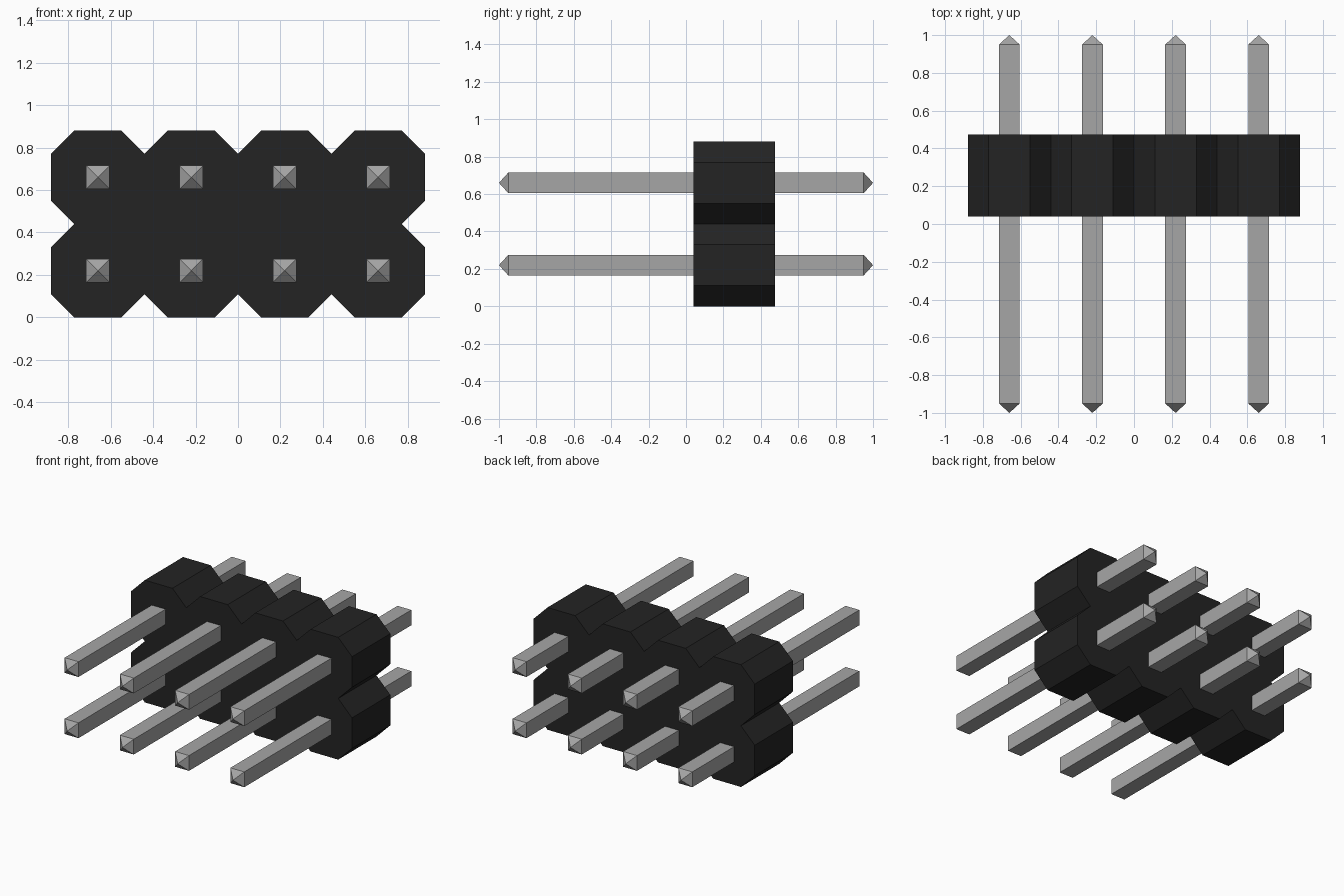
import bpy, bmesh
from mathutils import Vector

cube = bpy.data.objects.get("Cube")
if cube:
    bpy.data.objects.remove(cube, do_unlink=True)

PITCH = 0.44          # spacing between pins
HALF = PITCH / 2
CUT = 0.11            # corner chamfer of each cell
COLS, ROWS = 4, 2
Y0, Y1 = 0.04, 0.475  # housing depth range
PIN = 0.055           # pin half width
TIP = 0.05            # pin point length


def material(name, value):
    mat = bpy.data.materials.new(name)
    mat.use_nodes = True
    colour = (value, value, value, 1)
    mat.diffuse_color = colour
    mat.node_tree.nodes["Principled BSDF"].inputs["Base Color"].default_value = colour
    return mat


def finish(bm, name, mat):
    bmesh.ops.recalc_face_normals(bm, faces=bm.faces)
    mesh = bpy.data.meshes.new(name)
    bm.to_mesh(mesh)
    bm.free()
    mesh.materials.append(mat)
    obj = bpy.data.objects.new(name, mesh)
    bpy.context.collection.objects.link(obj)
    return obj


black = material("black plastic", 0.017)
grey = material("grey metal", 0.38)

# Housing: scalloped outline, walked one side at a time and extruded
w, h = COLS * PITCH, ROWS * PITCH
sides = [((-w / 2, 0), (1, 0), (0, 1), COLS), ((w / 2, 0), (0, 1), (-1, 0), ROWS),
         ((w / 2, h), (-1, 0), (0, -1), COLS), ((-w / 2, h), (0, -1), (1, 0), ROWS)]
outline = []
for start, along, inward, cells in sides:
    start, along, inward = Vector(start), Vector(along), Vector(inward)
    for i in range(cells):
        cell = start + along * PITCH * i
        if i:
            outline.append(cell + inward * CUT)   # notch between cells
        outline += [cell + along * CUT, cell + along * (PITCH - CUT)]

bm = bmesh.new()
face = bm.faces.new([bm.verts.new((p.x, Y0, p.y)) for p in outline])
extruded = bmesh.ops.extrude_face_region(bm, geom=[face])["geom"]
bmesh.ops.translate(bm, vec=(0, Y1 - Y0, 0),
                    verts=[v for v in extruded if isinstance(v, bmesh.types.BMVert)])
finish(bm, "housing", black)


# Pins: square rods with a pyramid point at each end
def pin(name, x, z):
    bm = bmesh.new()
    rings = [[bm.verts.new((x + sx * PIN, y, z + sz * PIN))
              for sx, sz in ((-1, -1), (1, -1), (1, 1), (-1, 1))]
             for y in (-1 + TIP, 1 - TIP)]
    points = [bm.verts.new((x, y, z)) for y in (-1, 1)]
    for i in range(4):
        j = (i + 1) % 4
        bm.faces.new((rings[0][i], rings[0][j], rings[1][j], rings[1][i]))
        for ring, point in zip(rings, points):
            bm.faces.new((ring[i], ring[j], point))
    finish(bm, name, grey)


for row, label in enumerate(("lower", "upper")):
    for col in range(COLS):
        pin(f"{label}_pin_{col + 1}", -w / 2 + HALF + col * PITCH, HALF + row * PITCH)
